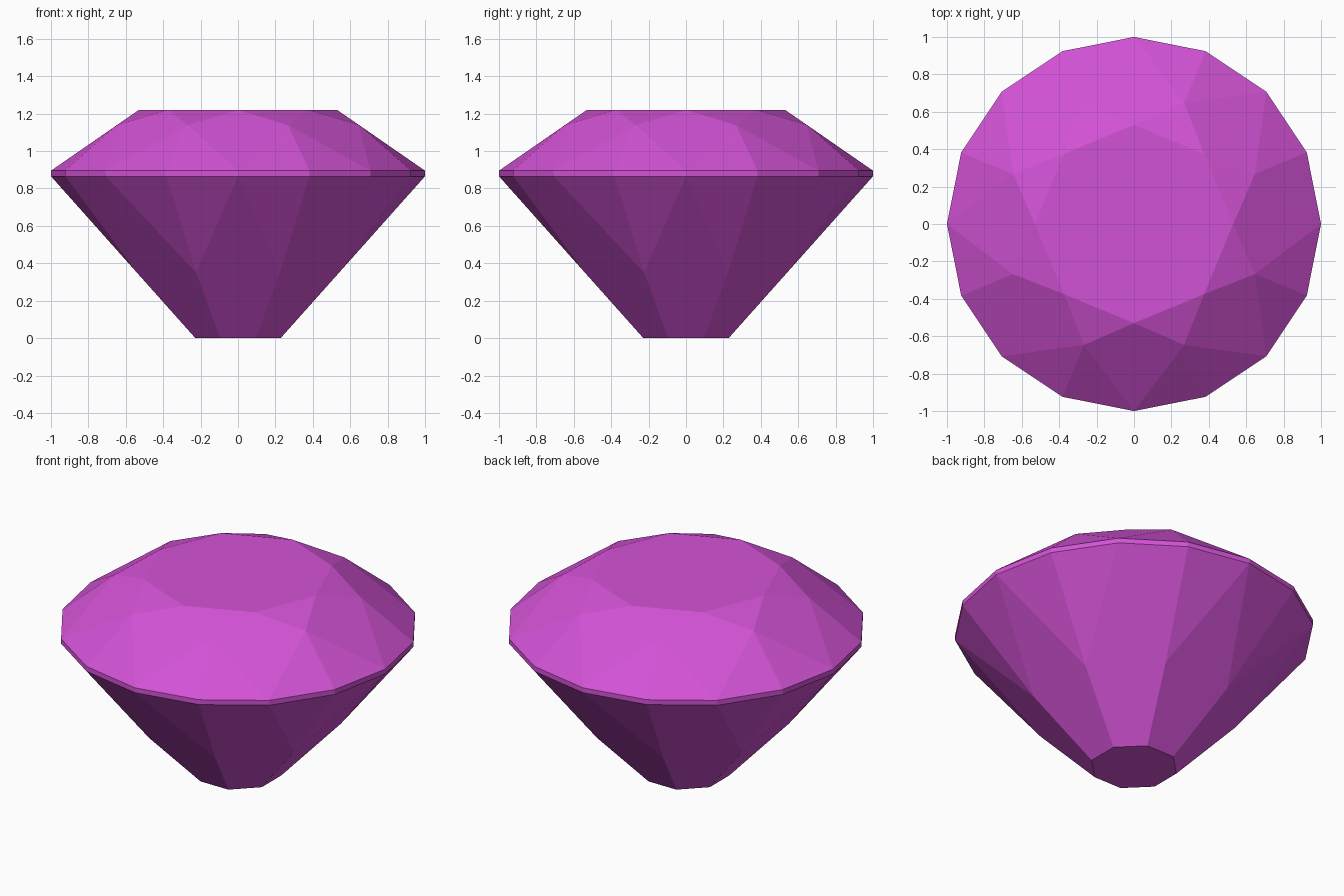
import bpy, bmesh
from math import cos, sin, pi

if "Cube" in bpy.data.objects:
    bpy.data.objects.remove(bpy.data.objects["Cube"])

mat = bpy.data.materials.new("orchid purple")
mat.diffuse_color = (0.65, 0.085, 0.67, 1)
mat.use_nodes = True
mat.node_tree.nodes["Principled BSDF"].inputs["Base Color"].default_value = mat.diffuse_color

bm = bmesh.new()


def ring(n, radius, z, turn=0.0):
    """Ring of n vertices, turned by a fraction of one step."""
    return [bm.verts.new((radius * cos(2 * pi * (i + turn) / n),
                          radius * sin(2 * pi * (i + turn) / n), z)) for i in range(n)]


# Rings from bottom to top
culet = ring(8, 0.247, 0.0, 0.5)
pav = ring(8, 0.585, 0.35, 0.5)
girdle_low = ring(16, 1.0, 0.865)
girdle_top = ring(16, 1.0, 0.895)
crown = ring(8, 0.70, 1.139, 0.5)
table = ring(8, 0.53, 1.22)

face = bm.faces.new
face(table)
face(culet[::-1])
# Girdle band
for i in range(16):
    j = (i + 1) % 16
    face((girdle_low[i], girdle_low[j], girdle_top[j], girdle_top[i]))
# Eightfold facets
for k in range(8):
    n, p = (k + 1) % 8, k - 1
    a, b, c = 2 * k, 2 * k + 1, (2 * k + 2) % 16
    face((table[k], crown[k], table[n]))                          # star
    face((table[k], crown[p], girdle_top[a], crown[k]))           # kite
    face((crown[k], girdle_top[a], girdle_top[b]))                # upper girdle
    face((crown[k], girdle_top[b], girdle_top[c]))
    face((pav[k], girdle_low[b], girdle_low[a]))                  # lower girdle
    face((pav[k], girdle_low[c], girdle_low[b]))
    face((culet[p], culet[k], pav[k], girdle_low[a], pav[p]))     # pavilion main
bmesh.ops.recalc_face_normals(bm, faces=bm.faces)

mesh = bpy.data.meshes.new("cut_gem")
bm.to_mesh(mesh)
bm.free()
mesh.materials.append(mat)
bpy.context.collection.objects.link(bpy.data.objects.new("cut_gem", mesh))
